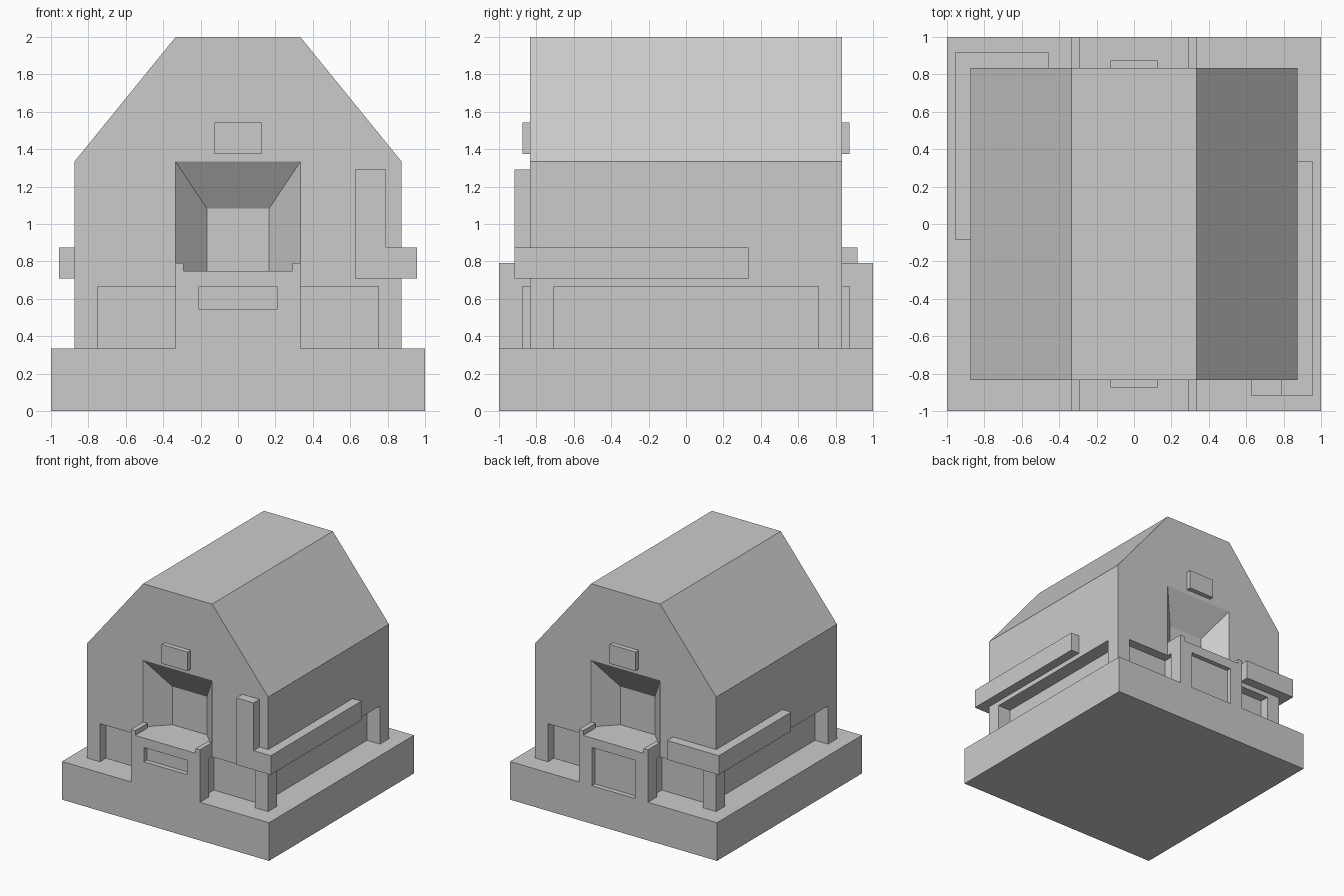
import bpy, bmesh
from mathutils import Vector

if "Cube" in bpy.data.objects:
    bpy.data.objects.remove(bpy.data.objects["Cube"])

U = 1 / 24  # modelling grid step; all sizes below are in steps


def finish(name, bm):
    bmesh.ops.scale(bm, vec=Vector((U, U, U)), verts=bm.verts)
    bmesh.ops.recalc_face_normals(bm, faces=bm.faces)
    mesh = bpy.data.meshes.new(name)
    bm.to_mesh(mesh)
    bm.free()
    ob = bpy.data.objects.new(name, mesh)
    bpy.context.collection.objects.link(ob)
    return ob


def loft(name, front, y0, back, y1):
    """Solid between two (x, z) outlines placed at y0 and y1."""
    bm = bmesh.new()
    a = [bm.verts.new((x, y0, z)) for x, z in front]
    b = [bm.verts.new((x, y1, z)) for x, z in back]
    bm.faces.new(a)
    bm.faces.new(b[::-1])
    for i in range(len(a)):
        j = (i + 1) % len(a)
        bm.faces.new((a[i], b[i], b[j], a[j]))
    return finish(name, bm)


def rect(x0, x1, z0, z1):
    return [(x0, z0), (x1, z0), (x1, z1), (x0, z1)]


def box(name, x, y, z):
    """Box from unordered x, y and z ranges."""
    (x0, x1), (y0, y1), (z0, z1) = sorted(x), sorted(y), sorted(z)
    r = rect(x0, x1, z0, z1)
    return loft(name, r, y0, r, y1)


def cut(target, cutter):
    cutter.hide_render = True
    mod = target.modifiers.new("cut", 'BOOLEAN')
    mod.operation, mod.solver, mod.object = 'DIFFERENCE', 'EXACT', cutter
    with bpy.context.temp_override(object=target, active_object=target,
                                   selected_objects=[target]):
        bpy.ops.object.modifier_apply(modifier=mod.name)
    bpy.data.objects.remove(cutter, do_unlink=True)


# Square plinth
box("base_slab", (-24, 24), (-24, 24), (0, 8))

# Main block with sloped roof sides
outline = [(-21, 8), (21, 8), (21, 32), (8, 48), (-8, 48), (-21, 32)]
body = loft("main_body", outline, -20, outline, 20)

# Long recesses in both side walls
for s in (-1, 1):
    cut(body, box("side_recess", (s * 18, s * 23), (-17, 17), (7, 16)))

for s, end in ((-1, "front"), (1, "back")):
    # Tapered doorway niche with a flat floor
    cut(body, loft("niche", rect(-8.8, 8.8, 18, 33.2), s * 20.8,
                   rect(-4, 4, 18, 26), s * 16))

    # Low wall recesses beside the porch
    for m in (-1, 1):
        cut(body, box("low_recess", (m * 7, m * 18), (s * 18, s * 22), (7, 16)))

    # Porch block with two raised rims
    u_shape = [(-8, 8), (8, 8), (8, 19), (7, 19), (7, 18),
               (-7, 18), (-7, 19), (-8, 19)]
    porch = loft(end + "_porch", u_shape, s * 24, u_shape, s * 20)
    panel_bottom = 13 if end == "front" else 7
    cut(porch, box("panel_recess", (-5, 5), (s * 23, s * 25), (panel_bottom, 16)))
    for m in (-1, 1):
        cut(porch, box("side_notch", (m * 7, m * 9), (s * 19, s * 21), (7, 16)))

    # Small plate above the doorway
    box(end + "_lintel_plate", (-3, 3), (s * 20, s * 21), (33, 37))

# Rail wrapping the front right corner, with an upright at its end
box("right_side_rail", (21, 23), (-20, 8), (17, 21))
box("front_corner_rail", (15, 23), (-22, -20), (17, 21))
box("front_upright", (15, 19), (-22, -20), (21, 31))

# Rail wrapping the back left corner
box("left_side_rail", (-23, -21), (-2, 20), (17, 21))
box("back_corner_rail", (-23, -11), (20, 22), (17, 21))
